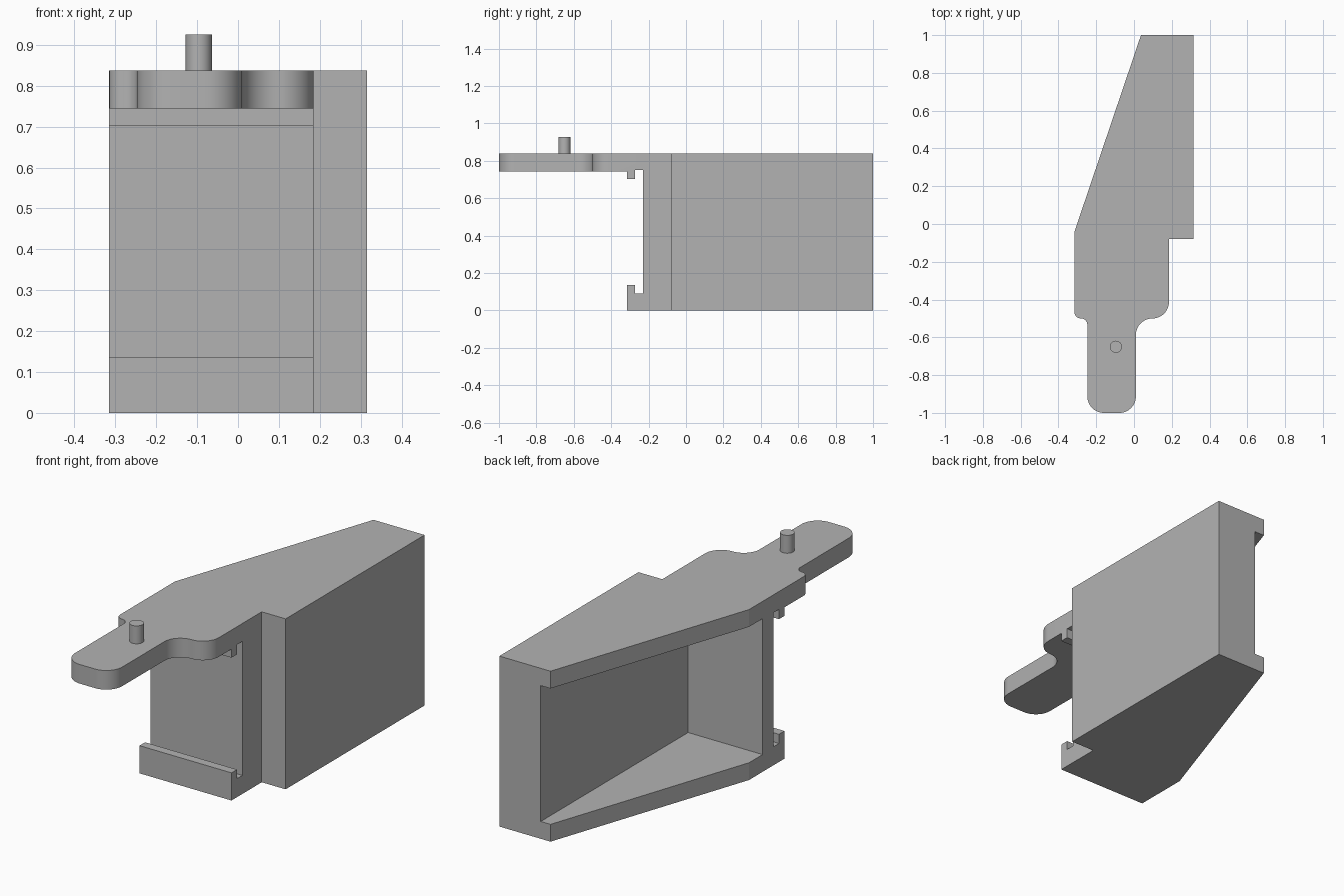
import bpy, bmesh
from math import sin, cos, radians
from mathutils import Vector

if "Cube" in bpy.data.objects:
    bpy.data.objects.remove(bpy.data.objects["Cube"])

grey = bpy.data.materials.new("plain grey")
grey.use_nodes = True
grey.diffuse_color = (0.448, 0.448, 0.448, 1)
grey.node_tree.nodes["Principled BSDF"].inputs["Base Color"].default_value = grey.diffuse_color

HEIGHT = 0.838
LEFT, STEP, RIGHT = -0.315, 0.185, 0.315
ARM_L, ARM_R, SHOULDER = -0.247, 0.01, -0.5


def prism(name, points, direction):
    """Extrude a closed 3D outline along a direction."""
    bm = bmesh.new()
    face = bm.faces.new([bm.verts.new(p) for p in points])
    ext = bmesh.ops.extrude_face_region(bm, geom=[face])
    moved = [v for v in ext["geom"] if isinstance(v, bmesh.types.BMVert)]
    bmesh.ops.translate(bm, verts=moved, vec=Vector(direction))
    bmesh.ops.recalc_face_normals(bm, faces=bm.faces)
    mesh = bpy.data.meshes.new(name)
    bm.to_mesh(mesh)
    bm.free()
    mesh.materials.append(grey)
    obj = bpy.data.objects.new(name, mesh)
    bpy.context.collection.objects.link(obj)
    return obj


def arc(cx, cy, r, start, end, steps=12):
    angles = [radians(start + (end - start) * i / steps) for i in range(steps + 1)]
    return [(cx + r * cos(a), cy + r * sin(a)) for a in angles]


def activate(obj):
    bpy.ops.object.select_all(action="DESELECT")
    obj.select_set(True)
    bpy.context.view_layer.objects.active = obj


def cut(target, cutter):
    mod = target.modifiers.new("cut", "BOOLEAN")
    mod.operation, mod.solver, mod.object = "DIFFERENCE", "EXACT", cutter
    activate(target)
    bpy.ops.object.modifier_apply(modifier=mod.name)
    bpy.data.objects.remove(cutter)


# Plan outline: tapered body, stepped side, rounded shoulders and arm
r = (STEP - ARM_R) / 2
s = (ARM_L - LEFT) / 2
plan = [(0.037, 1), (RIGHT, 1), (RIGHT, -0.08), (STEP, -0.08)]
plan += arc(STEP - r, SHOULDER + r, r, 0, -90)
plan += arc(ARM_R + r, SHOULDER - r, r, 90, 180)[1:]
plan += arc(ARM_R - r, -1 + r, r, 0, -90)
plan += arc(ARM_L + r, -1 + r, r, -90, -180)
plan += arc(ARM_L - s, SHOULDER - s, s, 0, 90)
plan += arc(LEFT + s, SHOULDER + s, s, -90, -180)[1:]
plan += [(LEFT, -0.04)]
body = prism("housing_body", [(x, y, 0) for x, y in plan], (0, 0, HEIGHT))

# Front recess below the arm, with a grooved lip at top and bottom
lip, groove, wall = -0.315, -0.272, -0.23
recess = [(-1.2, -0.1), (lip, -0.1), (lip, 0.136), (groove, 0.136),
          (groove, 0.091), (wall, 0.091), (wall, 0.75), (groove, 0.75),
          (groove, 0.702), (lip, 0.702), (lip, 0.744), (-1.2, 0.744)]
cut(body, prism("recess_cutter", [(-1, y, z) for y, z in recess], (2, 0, 0)))

# Pocket open along the tapered side and through the back
pocket = [(-1, -0.145), (0.09, -0.145), (0.09, 1.2), (-1, 1.2)]
cut(body, prism("pocket_cutter", [(x, y, 0.085) for x, y in pocket], (0, 0, HEIGHT - 0.17)))

# Pivot pin on the arm
ring = arc(-0.096, -0.65, 0.032, 0, 360, 48)[:-1]
pin = prism("pivot_pin", [(x, y, HEIGHT) for x, y in ring], (0, 0, 0.088))

for obj in (body, pin):
    activate(obj)
    bpy.ops.object.shade_smooth_by_angle(angle=radians(12))
